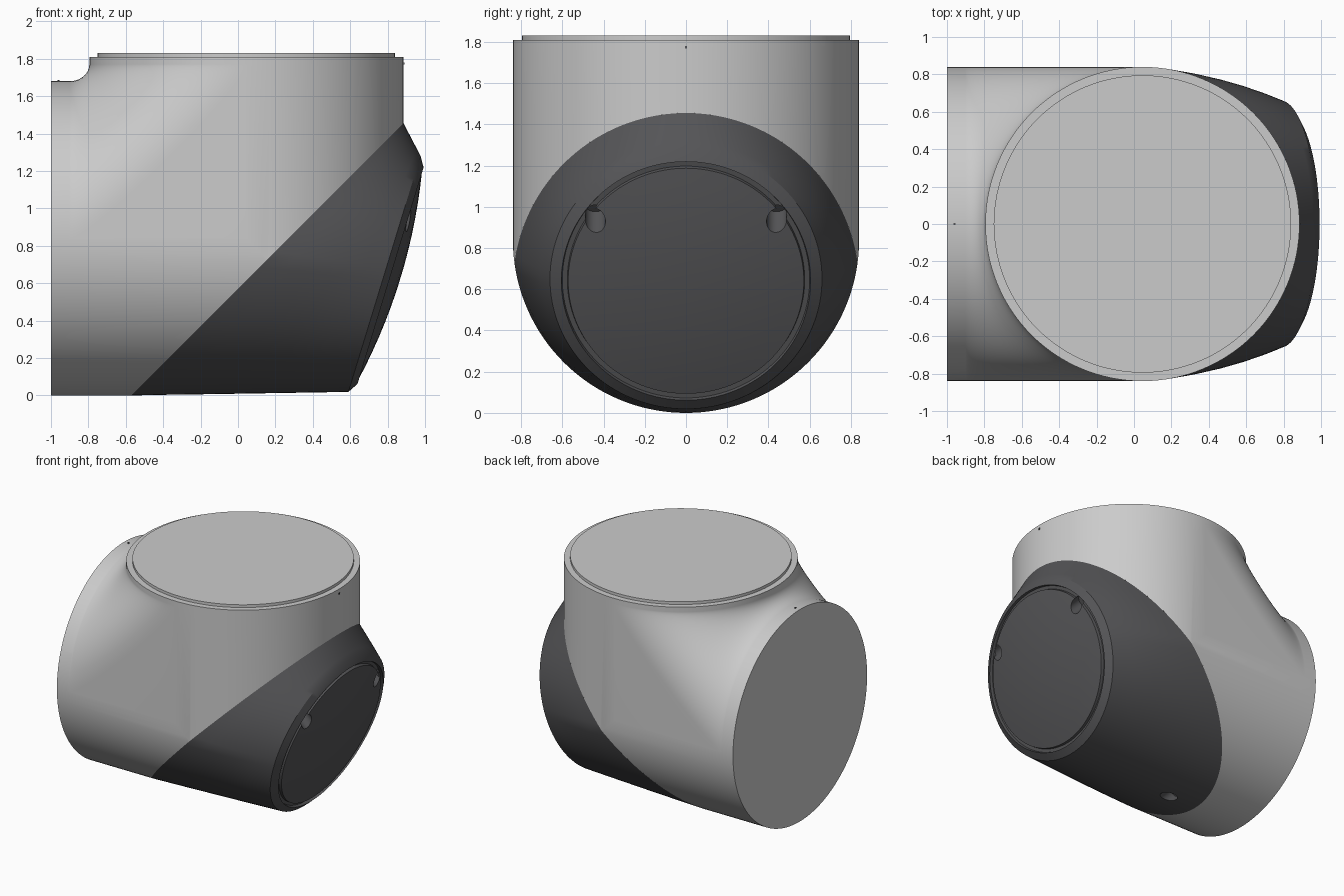
import bpy, bmesh
from math import sin, cos, pi, sqrt, radians
from mathutils import Vector, Matrix

if "Cube" in bpy.data.objects:
    bpy.data.objects.remove(bpy.data.objects["Cube"])

R, CX, CZ, TOP = 0.84, 0.045, 0.84, 1.81   # tube radius, axes, top height
SEG = 128

dark = bpy.data.materials.new("dark_cap")
dark.diffuse_color = (0.09, 0.09, 0.095, 1)
dark.use_nodes = True
dark.node_tree.nodes["Principled BSDF"].inputs["Base Color"].default_value = dark.diffuse_color


def activate(ob):
    bpy.ops.object.select_all(action='DESELECT')
    ob.select_set(True)
    bpy.context.view_layer.objects.active = ob


def finish(name, bm, mat=None):
    me = bpy.data.meshes.new(name)
    bm.to_mesh(me)
    bm.free()
    ob = bpy.data.objects.new(name, me)
    bpy.context.collection.objects.link(ob)
    if mat:
        me.materials.append(mat)
    return ob


def smooth(ob):
    activate(ob)
    bpy.ops.object.shade_smooth_by_angle(angle=radians(28))


def cylinder(bm, r, depth, matrix, seg=SEG):
    bmesh.ops.create_cone(bm, cap_ends=True, segments=seg, radius1=r,
                          radius2=r, depth=depth, matrix=matrix)


def cut(bm, co, no):
    bmesh.ops.bisect_plane(bm, geom=bm.verts[:] + bm.edges[:] + bm.faces[:],
                           plane_co=co, plane_no=no, clear_outer=True)


# Elbow housing: two tubes mitred together, outer corner sliced off at 45 degrees
body = bmesh.new()
for m, depth, side in (
        (Matrix.Translation((0.1, 0, CZ)) @ Matrix.Rotation(pi / 2, 4, 'Y'), 2.2, 1),
        (Matrix.Translation((CX, 0, TOP - 1.0)), 2.0, -1)):
    tube = bmesh.new()
    cylinder(tube, R, depth, m)
    cut(tube, (CX, 0, CZ), (side, 0, side))
    cut(tube, (0, 0, 0.57), (1, 0, -1))
    tmp = bpy.data.meshes.new("tmp")
    tube.to_mesh(tmp)
    tube.free()
    body.from_mesh(tmp)
    bpy.data.meshes.remove(tmp)
bmesh.ops.remove_doubles(body, verts=body.verts[:], dist=1e-4)
elbow_housing = finish("elbow_housing", body)
smooth(elbow_housing)

# Inner web: blended surface filling the inside corner, with flat sides
web = bmesh.new()
NA, NT = 64, 24
rows = []
for i in range(NA + 1):
    a = -pi / 2 + pi * i / NA
    y, w = R * sin(a), R * cos(a)
    p0 = Vector((CX - w, y, 1.77))
    p1 = Vector((CX - w, y, CZ + w))
    p2 = Vector((-0.90, y, CZ + w))
    k = 0.1 + 0.6 * cos(a) ** 4
    row = []
    for j in range(NT + 1):
        t = 0.5 - 0.5 * cos(pi * j / NT)
        b0, b1, b2 = (1 - t) ** 2, 2 * k * t * (1 - t), t * t
        row.append(web.verts.new((p0 * b0 + p1 * b1 + p2 * b2) / (b0 + b1 + b2)))
    rows.append(row)
for ra, rb in zip(rows, rows[1:]):
    for j in range(NT):
        web.faces.new((ra[j], ra[j + 1], rb[j + 1], rb[j]))
for row, y in ((rows[0], -R), (rows[-1], R)):
    corner = web.verts.new((CX, y, CZ))
    for j in range(NT):
        f = (corner, row[j], row[j + 1])
        web.faces.new(f if y > 0 else f[::-1])
web.normal_update()
if rows[NA // 2][NT // 2].normal.z < 0:
    bmesh.ops.reverse_faces(web, faces=web.faces[:])
smooth(finish("inner_web", web))

# Raised lip on the top flange
lip = bmesh.new()
cylinder(lip, 0.795, 0.04, Matrix.Translation((CX, 0, 1.812)))
smooth(finish("top_lip", lip))

# Small alignment ticks at both tube ends
for name, loc in (("tick_front", (CX + R, 0, 1.775)), ("tick_end", (-0.96, 0, CZ + R))):
    bm = bmesh.new()
    bmesh.ops.create_cube(bm, size=0.012, matrix=Matrix.Translation(loc))
    finish(name, bm, dark)

# Dark end cap: loft from the sliced section to a tilted round domed cover
T = Vector((0.292, 0, 0.956)).normalized()
N = Vector((T.z, 0, -T.x))
C = Vector((0.783, 0, 0.65))
angles = [2 * pi * i / SEG for i in range(SEG)]


def section(t):
    d = 0.1125
    r = -d * abs(cos(t)) + sqrt(R * R - (d * sin(t)) ** 2)
    z = 0.7275 + r * cos(t)
    return Vector((z - 0.57, r * sin(t), z))


def disc(r, h):
    return [C + N * h + T * (r * cos(t)) + Vector((0, r * sin(t), 0)) for t in angles]


base, shoulder = [section(t) for t in angles], disc(0.66, 0)
rings = [base]
for f in (0.2, 0.4, 0.6, 0.8):
    rings.append([a.lerp(b, f) + Vector((0, 0.08 * f * (1 - f) * sin(t) ** 3, 0))
                  for a, b, t in zip(base, shoulder, angles)])
rings += [shoulder, disc(0.605, 0.034), disc(0.6, 0.012), disc(0.576, 0.012)]
for r in (0.572, 0.5, 0.42, 0.33, 0.24, 0.15, 0.06):
    rings.append(disc(r, 0.034 + 0.055 * (1 - (r / 0.572) ** 2)))

cap = bmesh.new()
vr = [[cap.verts.new(p) for p in ring] for ring in rings]
for a, b in zip(vr, vr[1:]):
    for i in range(SEG):
        j = (i + 1) % SEG
        cap.faces.new((a[i], a[j], b[j], b[i]))
cap.faces.new(vr[0])
cap.faces.new(vr[-1])
bmesh.ops.recalc_face_normals(cap, faces=cap.faces[:])
end_cap = finish("end_cap", cap, dark)

# Screw holes drilled square to the slice: two in the cover, one underneath
holes = bmesh.new()
tilt = Vector((1, 0, -1)).to_track_quat('Z', 'Y').to_matrix().to_4x4()
for loc in ((0.905, 0.44, 0.94), (0.905, -0.44, 0.94), (-0.33, 0, 0.01)):
    cylinder(holes, 0.049, 0.2, Matrix.Translation(loc) @ tilt, 32)
cutter = finish("hole_cutter", holes)
cutter.hide_render = True
mod = end_cap.modifiers.new("holes", 'BOOLEAN')
mod.operation, mod.solver, mod.object = 'DIFFERENCE', 'EXACT', cutter
activate(end_cap)
bpy.ops.object.modifier_apply(modifier="holes")
bpy.data.objects.remove(cutter)
smooth(end_cap)
